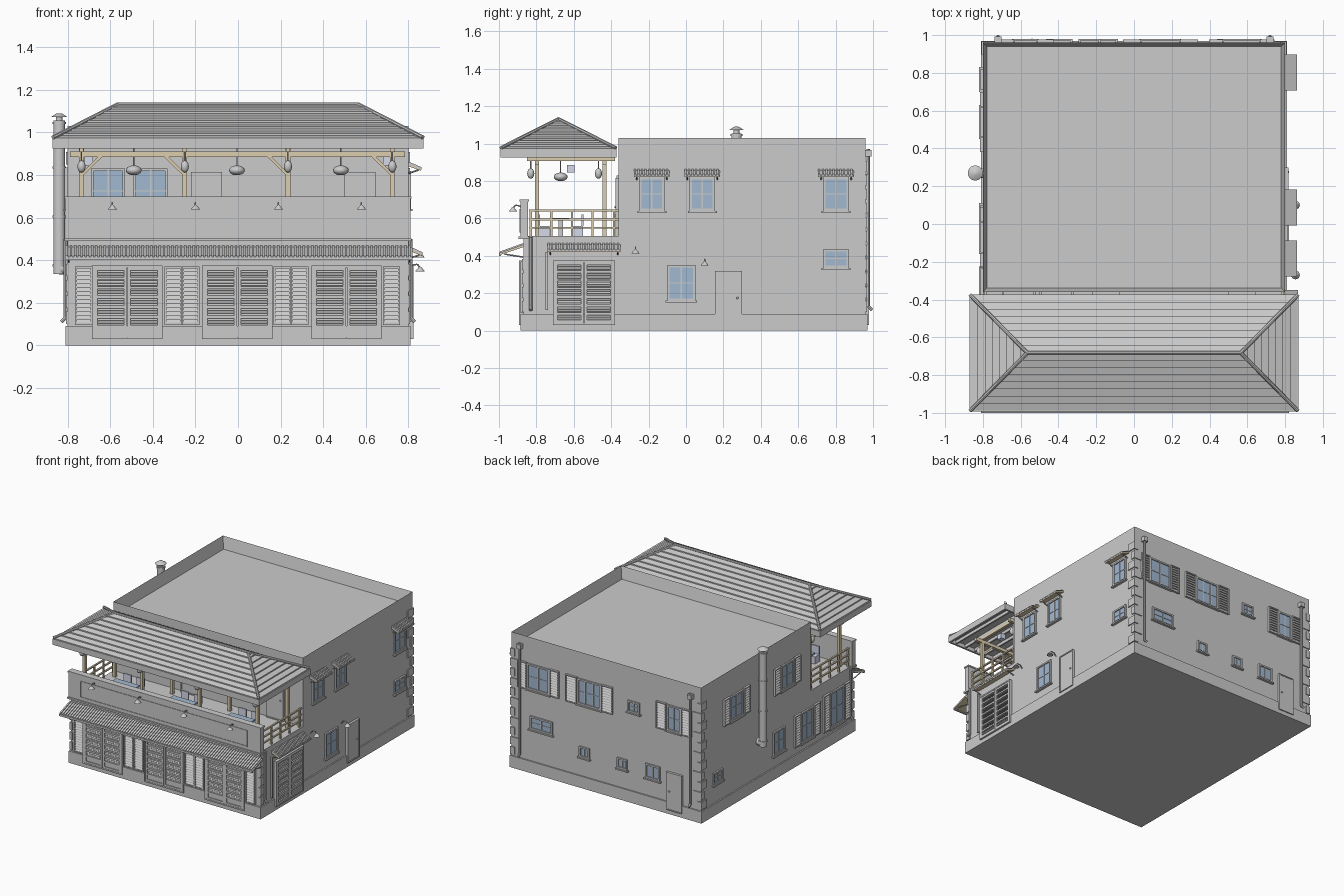
import bpy, bmesh
from math import radians, pi, sin, cos
from mathutils import Vector, Matrix

if "Cube" in bpy.data.objects:
    bpy.data.objects.remove(bpy.data.objects["Cube"])

PARTS = {}
COLORS = {'glass': (0.36, 0.48, 0.63), 'wood': (0.72, 0.62, 0.43), 'lilac': (0.66, 0.69, 0.83)}

def part(name):
    return PARTS.setdefault(name, bmesh.new())

# wall planes: u runs along the wall, d outwards, z up
PLACE = {
    'front': lambda u, d, z: (u, -0.87 - d, z),
    'terrace': lambda u, d, z: (u, -0.36 - d, z),
    'back': lambda u, d, z: (u, 0.96 + d, z),
    'right': lambda u, d, z: (0.80 + d, u, z),
    'left': lambda u, d, z: (-0.80 - d, u, z),
}

def slab(name, face, u0, u1, profile):
    """Extrude a (d, z) profile along a wall."""
    bm = part(name)
    a = [bm.verts.new(PLACE[face](u0, d, z)) for d, z in profile]
    b = [bm.verts.new(PLACE[face](u1, d, z)) for d, z in profile]
    bm.faces.new(a)
    bm.faces.new(b[::-1])
    for i in range(len(a)):
        j = (i + 1) % len(a)
        bm.faces.new((a[i], b[i], b[j], a[j]))

def panel(name, face, u0, u1, z0, z1, d0, d1):
    slab(name, face, u0, u1, [(d0, z0), (d1, z0), (d1, z1), (d0, z1)])

def box(name, x0, x1, y0, y1, z0, z1):
    m = Matrix.Translation(((x0+x1)/2, (y0+y1)/2, (z0+z1)/2)) @ Matrix.Diagonal((x1-x0, y1-y0, z1-z0, 1))
    bmesh.ops.create_cube(part(name), size=1, matrix=m)

def rod(name, p, q, r, r2=None, n=10):
    p, q = Vector(p), Vector(q)
    rot = (q - p).to_track_quat('Z', 'Y').to_matrix().to_4x4()
    m = Matrix.Translation((p + q) / 2) @ rot @ Matrix.Rotation(pi / 4, 4, 'Z')
    bmesh.ops.create_cone(part(name), cap_ends=True, segments=n, radius1=r,
                          radius2=r if r2 is None else r2, depth=(q - p).length, matrix=m)

def path(name, pts, r, n=8):
    for p, q in zip(pts, pts[1:]):
        rod(name, p, q, r, n=n)

def egg(name, c, rx, rz):
    m = Matrix.Translation(c) @ Matrix.Diagonal((rx, rx, rz, 1))
    bmesh.ops.create_uvsphere(part(name), u_segments=16, v_segments=10, radius=1, matrix=m)

def frame(name, face, u0, u1, z0, z1, w, d):
    for a, b in ((u0, u0 + w), (u1 - w, u1)):
        panel(name, face, a, b, z0, z1, -0.003, d)
    for a, b in ((z0, z0 + w), (z1 - w, z1)):
        panel(name, face, u0 + w, u1 - w, a, b, -0.003, d)

def louvers(name, face, u0, u1, z0, z1, pitch=0.019, d=0.012):
    n = max(1, round((z1 - z0) / pitch))
    h = (z1 - z0) / n
    for i in range(n):
        z = z0 + i * h
        slab(name, face, u0, u1, [(-0.002, z), (d, z), (d, z + h * .2), (0.003, z + h), (-0.002, z + h)])

def shutter(face, u0, u1, z0, z1):
    frame('shutter_panels', face, u0, u1, z0, z1, 0.008, 0.016)
    louvers('shutter_panels', face, u0 + .008, u1 - .008, z0 + .008, z1 - .008)

def window(face, u0, u1, z0, z1, bars=1, rows=1, sh=0):
    panel('window_glass', face, u0 + .008, u1 - .008, z0 + .008, z1 - .008, -0.002, 0.004)
    frame('window_frames', face, u0, u1, z0, z1, 0.012, 0.012)
    for i in range(1, bars + 1):
        u = u0 + (u1 - u0) * i / (bars + 1)
        panel('window_frames', face, u - .004, u + .004, z0, z1, 0, 0.009)
    for i in range(1, rows + 1):
        z = z0 + (z1 - z0) * i / (rows + 1)
        panel('window_frames', face, u0, u1, z - .002, z + .002, 0, 0.007)
    panel('window_sills', face, u0 - .01, u1 + .01, z0 - .01, z0, -0.002, 0.02)
    if sh:
        shutter(face, u0 - sh - .003, u0 - .003, z0 - .005, z1 + .005)
        shutter(face, u1 + .003, u1 + sh + .003, z0 - .005, z1 + .005)

def door(face, u0, u1, z0, z1):
    frame('plain_doors', face, u0, u1, z0, z1, 0.008, 0.018)
    panel('plain_doors', face, u0 + .008, u1 - .008, z0 + .008, z1 - .008, 0, 0.013)
    egg('door_knobs', PLACE[face](u1 - .025, .016, (z0 + z1) / 2), .006, .006)

def double_door(face, u0, u1, z0=0.03, z1=0.375, bars=6):
    frame('double_doors', face, u0, u1, z0, z1, 0.010, 0.024)
    mid = (u0 + u1) / 2
    for a, b in ((u0 + .01, mid - .002), (mid + .002, u1 - .01)):
        frame('double_doors', face, a, b, z0 + .01, z1 - .01, 0.014, 0.021)
        louvers('double_doors', face, a + .014, b - .014, z0 + .024, z1 - .024, 0.012, 0.015)
        for i in range(1, bars + 1):
            z = z0 + .015 + (z1 - z0 - .03) * i / (bars + 1)
            panel('double_doors', face, a + .01, b - .01, z - .006, z + .006, 0, 0.019)

def awning(face, u0, u1, z0, z1, depth, pitch=0.02):
    n = round((u1 - u0) / pitch)
    w = (u1 - u0) / n
    slab('awning_boards', face, u0, u1, [(0, z1 - .014), (depth, z0), (depth, z0 + .006), (0, z1 - .004)])
    for i in range(n):
        u = u0 + i * w
        for a, b, t in ((u, u + w * .55, .012), (u + w * .55, u + w, .005)):
            slab('awning_tiles', face, a, b, [(0, z1 - .004), (depth + .002, z0 + .005),
                 (depth + .002, z0 + .005 + t), (0, z1 - .004 + t)])
    for u in (u0 + .015, u1 - .015):
        path('awning_brackets', [PLACE[face](u, 0, z0 - .012), PLACE[face](u, depth * .8, z0 + .004)], .004)

def wall_lamp(face, u, z):
    pts = [(0, z), (.02, z + .022), (.042, z + .026), (.055, z + .012)]
    path('lamp_arms', [PLACE[face](u, d, h) for d, h in pts], .0035)
    rod('lamp_shades', PLACE[face](u, .055, z - .008), PLACE[face](u, .055, z + .014), .023, .005, 16)

# main block with sunken flat roof
box('main_block', -.80, .80, -.36, .96, 0, 1.03)
bm = part('main_block')
top = max(bm.faces, key=lambda f: f.calc_center_median().z)
bmesh.ops.inset_region(bm, faces=[top], thickness=.03)
bmesh.ops.translate(bm, verts=top.verts, vec=(0, 0, -.09))
# shop front block, plinth, sign parapet
box('shop_block', -.80, .80, -.87, -.355, 0, .505)
box('plinth', -.81, .81, -.885, .97, 0, .09)
box('sign_parapet', -.81, .81, -.885, -.845, .50, .69)
box('parapet_cap', -.815, .815, -.89, -.84, .69, .70)
box('parapet_ledge', -.815, .815, -.895, -.84, .49, .503)
frame('sign_border', 'front', -.71, .70, .525, .65, .005, .019)

# shop front doors, shutters, awning and lamps
for u in (-.685, -.168, .345):
    double_door('front', u, u + .33)
for u in (-.765, -.345, -.262, .167, .25, .68):
    shutter('front', u, u + .08, .095, .37)
awning('front', -.81, .82, .405, .46, .125)
panel('awning_rail', 'front', -.81, .82, .40, .414, .118, .13)
for u in (-.59, -.2, .19, .58):
    wall_lamp('front', u, .645)

# right side openings
double_door('right', -.71, -.38)
awning('right', -.74, -.35, .42, .46, .065)
panel('side_post', 'right', -.752, -.738, .11, .42, 0, .012)
for u in (-.25, .02, .735):
    window('right', u, u + .135, .64, .82)
    awning('right', u - .028, u + .163, .82, .855, .06)
window('right', .735, .87, .335, .435)
window('right', -.10, .05, .16, .35)
door('right', .155, .30, .03, .32)
wall_lamp('right', -.27, .42)
wall_lamp('right', .10, .355)

# back openings
for u0, u1, bars, s in ((.475, .665, 1, .075), (.04, .24, 2, .095), (-.635, -.515, 1, .085)):
    window('back', u0, u1, .635, .83, bars, 1, s)
window('back', -.285, -.185, .69, .775)
window('back', .45, .64, .335, .435)
for u0, u1, z0, z1 in ((.14, .225, .235, .315), (-.18, -.095, .235, .315), (-.455, -.335, .225, .335)):
    window('back', u0, u1, z0, z1, 1, 0)
door('back', -.645, -.515, .03, .32)

# left openings
for c in (.54, -.07):
    window('left', c - .08, c + .08, .64, .83, 1, 1, .075)
window('left', .71, .82, .235, .325)
window('left', -.04, .10, .18, .36)
window('left', -.385, -.235, .15, .38, 1, 1, .075)
window('left', -.755, -.585, .13, .40, 1, 1, .075)

# terrace wall openings
for u in (-.69, -.49):
    window('terrace', u, u + .16, .62, .83)
for u in (-.22, .50):
    door('terrace', u, u + .145, .505, .815)

# corner quoins
for sx in (-1, 1):
    for cy, inward, topz in ((.967, -1, .88), (-.877, 1, .40)):
        z, k = .10, 0
        while z < topz:
            a, b = (.07, .035) if k % 2 else (.035, .07)
            xs = sorted((sx * .807, sx * (.807 - (a if inward < 0 else .022))))
            ys = sorted((cy, cy + inward * (b if inward < 0 else .04)))
            box('quoins', *xs, *ys, z, z + .058)
            z += .075
            k += 1
    # downpipes
    path('downpipes', [(sx*.72, .975, .97), (sx*.72, .975, .13), (sx*.72, .995, .11)], .009)
    box('pipe_hoppers', sx*.72 - .018, sx*.72 + .018, .96, .992, .93, .965)
    path('downpipes', [(sx*.81, -.83, .50), (sx*.81, -.83, .13), (sx*.83, -.83, .11)], .009)

# round flue on the left wall
path('flue', [(-.80, .27, .36), (-.84, .27, .36)], .028, 20)
rod('flue', (-.84, .27, .335), (-.84, .27, 1.055), .028, n=20)
for z in (.37, .60, .83, 1.04):
    rod('flue', (-.84, .27, z), (-.84, .27, z + .01), .032, n=20)
rod('flue', (-.84, .27, 1.055), (-.84, .27, 1.075), .016, n=16)
rod('flue', (-.84, .27, 1.072), (-.84, .27, 1.09), .04, .012, 20)

# stepped hip roof
bm = part('hip_roof')
N, RUN, X, Y, YC = 8, .30, .865, .305, -.682
for i in range(N):
    s0, s1 = RUN * i / N, RUN * (i + 1) / N
    za, zb = .965 + .165 * i / N, .965 + .165 * (i + 1) / N
    rings = []
    for s, z in ((s0, za - .012), (s0, za + .009), (s1, zb)):
        rings.append([bm.verts.new((cx * (X - s), YC + cy * (Y - s), z))
                      for cx, cy in ((-1, -1), (1, -1), (1, 1), (-1, 1))])
    bm.faces.new(rings[0][::-1])
    bm.faces.new(rings[2])
    for a, b in zip(rings, rings[1:]):
        for k in range(4):
            j = (k + 1) % 4
            bm.faces.new((a[k], a[j], b[j], b[k]))
for sx in (-1, 1):
    for sy in (-1, 1):
        rod('hip_caps', (sx * .868, YC + sy * .307, .977), (sx * .565, YC, 1.132), .010, n=8)
rod('hip_caps', (-.57, YC, 1.131), (.57, YC, 1.131), .010, n=8)
for y in (-.993, -.387):
    box('eave_fascia', -.87, .87, y, y + .015, .925, .97)
for x in (-.872, .857):
    box('eave_fascia', x, x + .015, -.993, -.372, .925, .97)
for i in range(20):
    x = -.81 + i * 1.62 / 19
    box('rafters', x - .006, x + .006, -.978, -.387, .93, .955)

# terrace posts, beams and braces
POSTS = (-.735, -.25, .235, .725)
for y in (-.797, -.435):
    box('terrace_beams', -.79, .785, y - .011, y + .011, .885, .91)
    for x, s in zip(POSTS, (1, -1, -1, -1)):
        box('terrace_posts', x - .011, x + .011, y - .011, y + .011, .50, .93)
        rod('post_braces', (x, y, .80), (x + s * .095, y, .893), .010, n=4)
        egg('lanterns', (x, y - .033, .84), .019, .028)
        rod('lantern_cords', (x, y - .033, .86), (x, y - .033, .93), .003, n=6)
for x in POSTS:
    box('terrace_beams', x - .010, x + .010, -.85, -.38, .908, .93)

# side railings
for x in (-.785, .785):
    for z in (.55, .595, .642):
        box('railings', x - .006, x + .006, -.84, -.36, z - .005, z + .005)
    for y in (-.83, -.72, -.61, -.50, -.385):
        box('railings', x - .006, x + .006, y - .006, y + .006, .50, .645)

# pendant lamps, tables and seats
for x in (-.49, -.005, .483):
    egg('pendant_lamps', (x, -.67, .822), .037, .023)
    rod('lantern_cords', (x, -.67, .84), (x, -.67, .955), .003, n=6)
    box('table_tops', x - .10, x + .10, -.715, -.625, .59, .603)
    box('table_legs', x - .012, x + .012, -.682, -.658, .50, .59)
    for sx in (-.055, .055):
        for y, back in ((-.76, -.79), (-.58, -.558)):
            box('seats', x + sx - .032, x + sx + .032, y - .03, y + .03, .505, .56)
            box('seats', x + sx - .032, x + sx + .032, back, back + .01, .56, .62)
for x in (-.70, .70):
    box('ceiling_speakers', x - .02, x + .02, -.635, -.595, .845, .885)

# turn the collected parts into objects
MATERIAL = {'window_glass': 'glass', 'table_tops': 'glass', 'seats': 'lilac', 'ceiling_speakers': 'lilac'}
MATERIAL.update({n: 'wood' for n in ('terrace_posts', 'terrace_beams', 'post_braces', 'railings', 'awning_boards')})
SMOOTH = {'flue', 'lanterns', 'pendant_lamps', 'lamp_shades', 'lamp_arms', 'downpipes', 'door_knobs', 'hip_caps'}
mats = {}
for k, c in COLORS.items():
    mats[k] = bpy.data.materials.new(k)
    mats[k].diffuse_color = (*c, 1)
for name, bm in PARTS.items():
    bmesh.ops.recalc_face_normals(bm, faces=bm.faces)
    me = bpy.data.meshes.new(name)
    bm.to_mesh(me)
    bm.free()
    ob = bpy.data.objects.new(name, me)
    bpy.context.collection.objects.link(ob)
    if name in MATERIAL:
        me.materials.append(mats[MATERIAL[name]])
    if name in SMOOTH:
        bpy.ops.object.select_all(action='DESELECT')
        ob.select_set(True)
        bpy.context.view_layer.objects.active = ob
        bpy.ops.object.shade_smooth_by_angle(angle=radians(40))

for m in bpy.data.materials:
    if m.users and not m.is_grease_pencil:
        m.use_nodes = True
        m.node_tree.nodes["Principled BSDF"].inputs["Base Color"].default_value = m.diffuse_color
